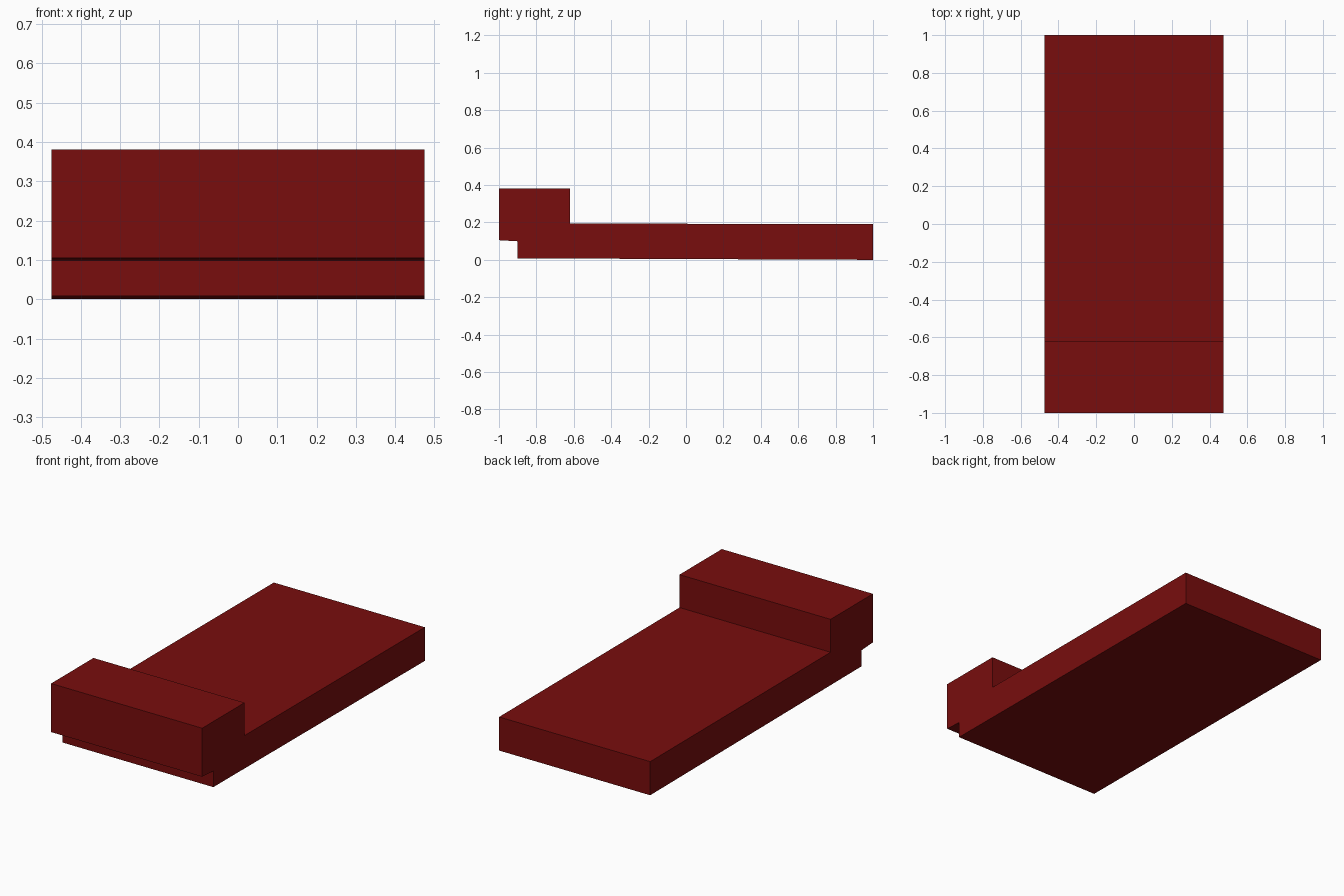
import bpy
import bmesh

cube = bpy.data.objects.get("Cube")
if cube:
    bpy.data.objects.remove(cube, do_unlink=True)

HALF_WIDTH = 0.475

# Deep red paint
red = bpy.data.materials.new("deep_red")
red.use_nodes = True
colour = (0.19, 0.004, 0.004, 1)
red.diffuse_color = colour
red.node_tree.nodes["Principled BSDF"].inputs["Base Color"].default_value = colour

# Side profile (y, z): undercut front lip, raised block, long flat slab
profile = [
    (-0.90, 0.008), (1.0, 0.0), (1.0, 0.191), (-0.62, 0.194),
    (-0.62, 0.381), (-1.0, 0.381), (-1.0, 0.105), (-0.90, 0.099),
]

# Stepped slab, extruded across its width
bm = bmesh.new()
side = bm.faces.new([bm.verts.new((-HALF_WIDTH, y, z)) for y, z in profile])
extruded = bmesh.ops.extrude_face_region(bm, geom=[side])
moved = [v for v in extruded["geom"] if isinstance(v, bmesh.types.BMVert)]
bmesh.ops.translate(bm, verts=moved, vec=(2 * HALF_WIDTH, 0, 0))
bmesh.ops.recalc_face_normals(bm, faces=bm.faces)

mesh = bpy.data.meshes.new("stepped_slab")
bm.to_mesh(mesh)
bm.free()
mesh.materials.append(red)
slab = bpy.data.objects.new("stepped_slab", mesh)
bpy.context.collection.objects.link(slab)
